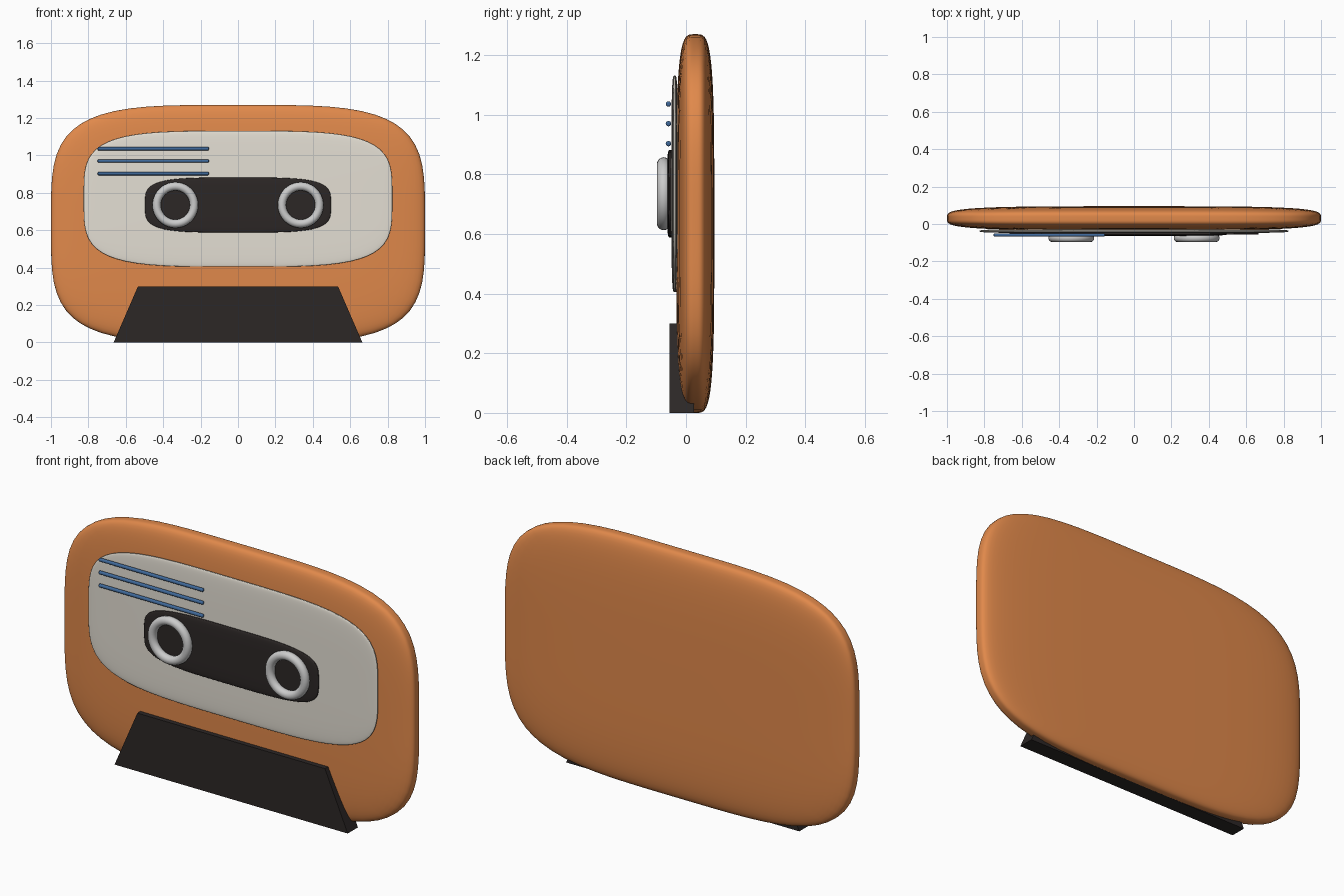
import bpy, bmesh, math

if "Cube" in bpy.data.objects:
    bpy.data.objects.remove(bpy.data.objects["Cube"])


def material(name, rgb):
    m = bpy.data.materials.new(name)
    m.diffuse_color = (*rgb, 1)
    m.use_nodes = True
    m.node_tree.nodes["Principled BSDF"].inputs["Base Color"].default_value = m.diffuse_color
    return m


ORANGE = material("orange", (0.75, 0.25, 0.07))
CREAM = material("cream", (0.78, 0.74, 0.66))
DARK = material("dark", (0.025, 0.02, 0.019))
BLUE = material("blue", (0.05, 0.14, 0.32))


def add_object(name, bm, mat, smooth=True):
    bmesh.ops.recalc_face_normals(bm, faces=bm.faces)
    me = bpy.data.meshes.new(name)
    bm.to_mesh(me)
    bm.free()
    for p in me.polygons:
        p.use_smooth = smooth
    ob = bpy.data.objects.new(name, me)
    bpy.context.collection.objects.link(ob)
    me.materials.append(mat)
    return ob


def soft_box(name, centre, half, mat, power=4, cuts=19):
    """Gridded cube pushed out to a pillowy rounded box."""
    bm = bmesh.new()
    bmesh.ops.create_cube(bm, size=2)
    bmesh.ops.subdivide_edges(bm, edges=bm.edges[:], cuts=cuts, use_grid_fill=True)
    for v in bm.verts:
        r = sum(abs(c) ** power for c in v.co) ** (1 / power)
        v.co = [m + h * c / r for m, h, c in zip(centre, half, v.co)]
    return add_object(name, bm, mat)


# Shell, label and window share one soft shape
soft_box("shell", (0, 0.031, 0.635), (1.0, 0.064, 0.635), ORANGE)
soft_box("label", (0, -0.038, 0.768), (0.825, 0.011, 0.363), CREAM)
soft_box("window", (0, -0.053, 0.735), (0.497, 0.011, 0.147), DARK)

# Reel rings
for side, x in (("left", -0.335), ("right", 0.335)):
    bpy.ops.mesh.primitive_torus_add(
        major_radius=0.1, minor_radius=0.0225, major_segments=40, minor_segments=14,
        location=(x, -0.075, 0.735), rotation=(math.pi / 2, 0, 0))
    ring = bpy.context.object
    ring.name = side + "_reel_ring"
    bpy.ops.object.shade_smooth()

# Label stripes
for i, z in enumerate((1.036, 0.97, 0.903)):
    bpy.ops.mesh.primitive_cylinder_add(
        vertices=16, radius=0.009, depth=0.594,
        location=(-0.453, -0.059, z), rotation=(0, math.pi / 2, 0))
    stripe = bpy.context.object
    stripe.name = f"label_stripe_{i + 1}"
    stripe.data.materials.append(BLUE)
    bev = stripe.modifiers.new("round_ends", "BEVEL")
    bev.width = 0.005
    bev.segments = 3
    bpy.ops.object.shade_smooth_by_angle()

# Trapezoid at the tape opening
bm = bmesh.new()
profile = [(-0.665, 0), (0.665, 0), (0.535, 0.3), (-0.535, 0.3)]
face = bm.faces.new([bm.verts.new((x, -0.056, z)) for x, z in profile])
ext = bmesh.ops.extrude_face_region(bm, geom=[face])
for v in ext["geom"]:
    if isinstance(v, bmesh.types.BMVert):
        v.co.y = 0.027
add_object("tape_opening_block", bm, DARK, smooth=False)
